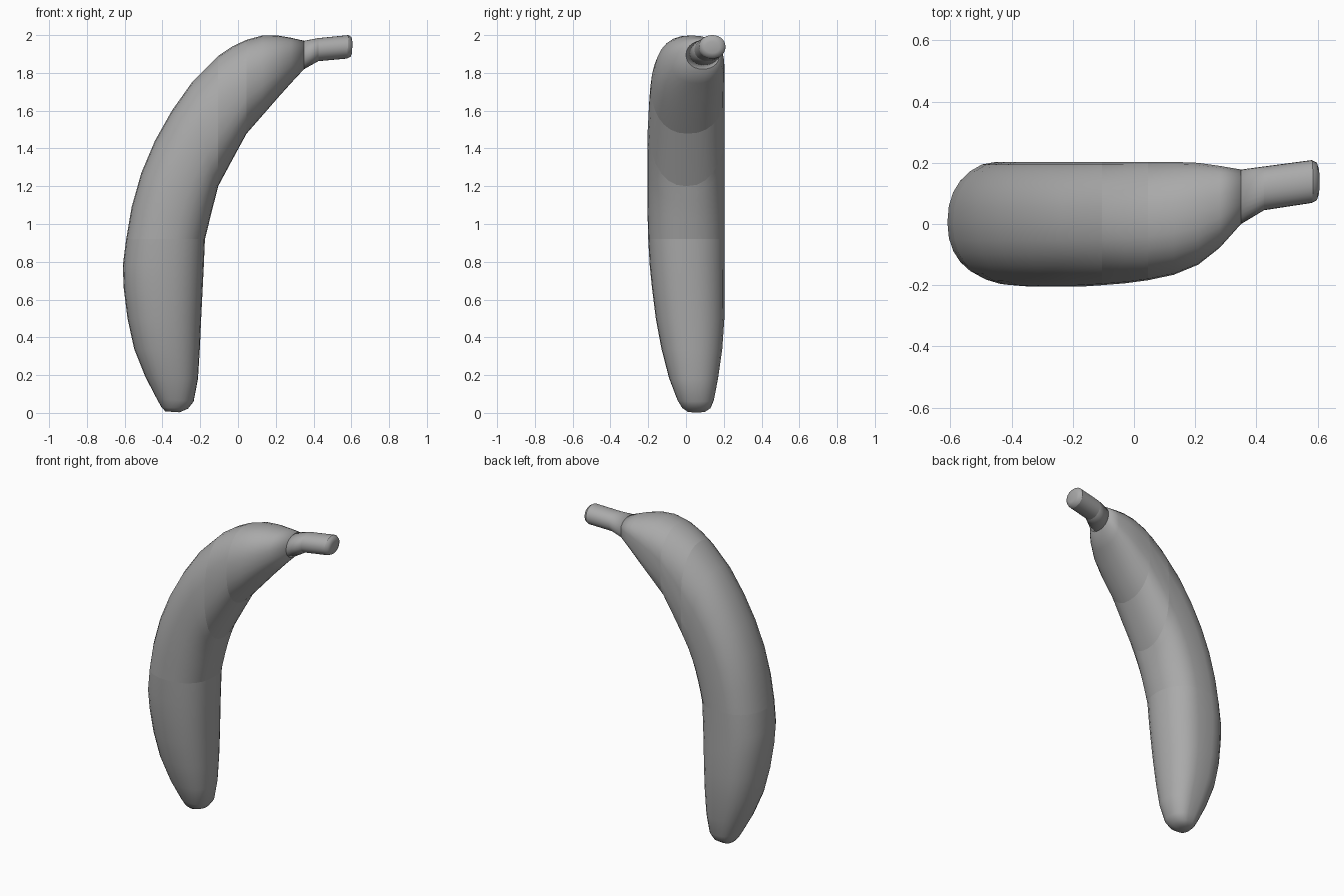
import bpy, bmesh
from math import sin, cos, tau

cube = bpy.data.objects.get("Cube")
if cube:
    bpy.data.objects.remove(cube, do_unlink=True)

skin = bpy.data.materials.new("plain_grey")
skin.use_nodes = True
GREY = (0.4, 0.4, 0.4, 1)
skin.diffuse_color = GREY
skin.node_tree.nodes["Principled BSDF"].inputs["Base Color"].default_value = GREY

SIDES = 28
FLAT_BACK = 0.203   # the back is pressed flat at this depth


def ring(bm, outer, inner, y_min, y_max, power=2.25, swell=1.05):
    """Rounded cross-section spanning from the outer to the inner curve."""
    verts = []
    for i in range(SIDES):
        a = tau * i / SIDES
        c, s = cos(a), sin(a)
        u = abs(c) ** (2 / power) * (1 if c > 0 else -1)
        v = abs(s) ** (2 / power) * (1 if s > 0 else -1)
        t = (1 + u) / 2
        half = (y_max - y_min) / 2
        y = (y_min + y_max) / 2 + v * half * (swell if v > 0 else 1)
        verts.append(bm.verts.new((outer[0] + (inner[0] - outer[0]) * t,
                                   min(y, max(y_max, 0)),
                                   outer[1] + (inner[1] - outer[1]) * t)))
    return verts


def loft(name, sections, creases, **shape):
    bm = bmesh.new()
    rings = [ring(bm, *s, **shape) for s in sections]
    for a, b in zip(rings, rings[1:]):
        for i in range(SIDES):
            j = (i + 1) % SIDES
            bm.faces.new((a[i], a[j], b[j], b[i]))
    bm.faces.new(rings[0])
    bm.faces.new(rings[-1])
    bmesh.ops.recalc_face_normals(bm, faces=bm.faces)
    for f in bm.faces:
        f.smooth = True
    for k in creases:
        r = rings[k]
        for i in range(SIDES):
            bm.edges.get((r[i], r[(i + 1) % SIDES])).smooth = False
    mesh = bpy.data.meshes.new(name)
    bm.to_mesh(mesh)
    bm.free()
    mesh.materials.append(skin)
    obj = bpy.data.objects.new(name, mesh)
    bpy.context.collection.objects.link(obj)
    return obj


# Curved fruit: outer (x, z), inner (x, z), front y, back y
B = FLAT_BACK
body = [
    ((-0.385, 0.008), (-0.31, 0.003), 0.01, 0.10),
    ((-0.405, 0.03), (-0.265, 0.022), -0.02, 0.13),
    ((-0.43, 0.075), (-0.235, 0.06), -0.045, 0.147),
    ((-0.49, 0.19), (-0.212, 0.18), -0.09, 0.17),
    ((-0.55, 0.34), (-0.202, 0.34), -0.13, 0.192),
    ((-0.585, 0.5), (-0.195, 0.5), -0.16, B),
    ((-0.605, 0.66), (-0.187, 0.66), -0.18, B),
    ((-0.61, 0.78), (-0.181, 0.78), -0.192, B),
    ((-0.592, 0.92), (-0.175, 0.92), -0.2, B),
    ((-0.563, 1.09), (-0.162, 0.972), -0.203, B),
    ((-0.512, 1.27), (-0.149, 1.025), -0.205, B),
    ((-0.44, 1.44), (-0.137, 1.075), -0.205, B),
    ((-0.35, 1.6), (-0.125, 1.12), -0.205, B),
    ((-0.24, 1.755), (-0.115, 1.16), -0.205, B),
    ((-0.105, 1.89), (-0.105, 1.2), -0.2, B),
    ((-0.03, 1.94), (-0.03, 1.34), -0.194, B),
    ((0.045, 1.975), (0.045, 1.478), -0.184, B),
    ((0.13, 1.998), (0.13, 1.575), -0.166, B),
    ((0.21, 1.998), (0.21, 1.667), -0.133, 0.2),
    ((0.28, 1.986), (0.28, 1.745), -0.078, 0.19),
    ((0.35, 1.97), (0.35, 1.82), 0.0, 0.178),
]
loft("fruit_body", body, (8, 14, 16))

# Stem: short neck, straight stalk, softly bevelled end
stem = [
    ((0.35, 1.97), (0.35, 1.82), 0.0, 0.178),
    ((0.425, 1.984), (0.425, 1.862), 0.045, 0.188),
    ((0.585, 2.0), (0.578, 1.876), 0.069, 0.209),
    ((0.6, 1.99), (0.596, 1.885), 0.078, 0.2),
    ((0.606, 1.965), (0.604, 1.905), 0.1, 0.178),
]
loft("stem", stem, (1, 2), power=2.1, swell=1.0)
